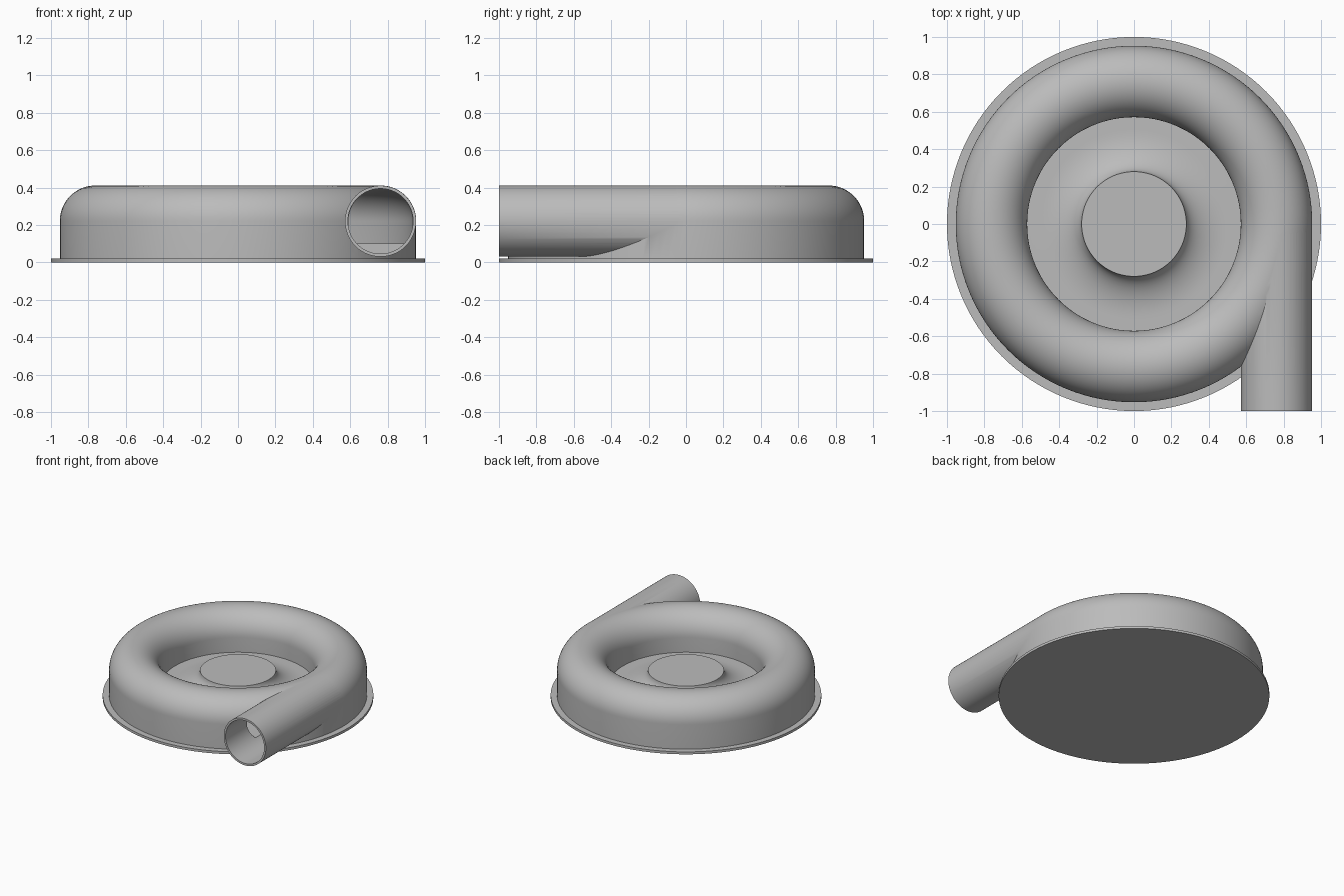
import bpy
import bmesh
from math import pi, cos, sin, radians
from mathutils import Matrix

cube = bpy.data.objects.get("Cube")
if cube:
    bpy.data.objects.remove(cube, do_unlink=True)

GREY = (0.5, 0.5, 0.5, 1)
mat = bpy.data.materials.new("plain grey")
mat.use_nodes = True
mat.diffuse_color = GREY
mat.node_tree.nodes["Principled BSDF"].inputs["Base Color"].default_value = GREY

RING, MID_Z, TUBE = 0.762, 0.22, 0.191   # duct centre radius, height, tube radius
FLOOR, BASE = 0.10, 0.02
SEGMENTS = 128


def make_object(name, bm):
    bmesh.ops.recalc_face_normals(bm, faces=bm.faces[:])
    mesh = bpy.data.meshes.new(name)
    bm.to_mesh(mesh)
    bm.free()
    mesh.materials.append(mat)
    obj = bpy.data.objects.new(name, mesh)
    bpy.context.collection.objects.link(obj)
    return obj


def revolve(name, profile, closed=False):
    """Spin an (r, z) profile around the z axis."""
    bm = bmesh.new()
    verts = [bm.verts.new((r, 0, z)) for r, z in profile]
    edges = [bm.edges.new(pair) for pair in zip(verts, verts[1:])]
    if closed:
        edges.append(bm.edges.new((verts[-1], verts[0])))
    bmesh.ops.spin(bm, geom=verts + edges, cent=(0, 0, 0), axis=(0, 0, 1),
                   angle=2 * pi, steps=SEGMENTS, use_merge=False)
    bmesh.ops.remove_doubles(bm, verts=bm.verts[:], dist=0.0002)
    return make_object(name, bm)


def pipe(name, radius, y0, y1):
    """Solid cylinder along y on the outlet axis."""
    bm = bmesh.new()
    place = Matrix.Translation((RING, (y0 + y1) / 2, MID_Z)) @ Matrix.Rotation(pi / 2, 4, 'X')
    bmesh.ops.create_cone(bm, cap_ends=True, segments=96, radius1=radius,
                          radius2=radius, depth=y1 - y0, matrix=place)
    return make_object(name, bm)


def arch(radius, steps=32):
    """Half circle over the duct, from the outer to the inner wall."""
    return [(RING + radius * cos(pi * i / steps), MID_Z + radius * sin(pi * i / steps))
            for i in range(steps + 1)]


def smooth(obj):
    bpy.ops.object.select_all(action='DESELECT')
    obj.select_set(True)
    bpy.context.view_layer.objects.active = obj
    bpy.ops.object.shade_smooth_by_angle(angle=radians(30))


# Round mounting plate
plate = revolve("base_plate", [(0, 0), (1, 0), (1, BASE), (0, BASE)])

# Housing: rounded duct, sunken floor and flared hub
flare = [(0.50 - 0.22 * sin(pi / 2 * i / 12), MID_Z - 0.12 * cos(pi / 2 * i / 12))
         for i in range(13)]
hub = [(r, z) for r, z in flare]
housing = revolve("volute_housing",
                  [(0, BASE - 0.005), (RING + TUBE, BASE - 0.005)] + arch(TUBE)
                  + [(RING - TUBE, FLOOR)] + hub + [(0, MID_Z)])

# Outlet pipe, its bore and the hollow duct
outlet = pipe("outlet_pipe", TUBE - 0.001, -1, 0.01)
bore = pipe("bore_cutter", TUBE - 0.017, -1.1, 0)
channel = revolve("duct_cutter",
                  [(RING + TUBE - 0.019, FLOOR)] + arch(TUBE - 0.019)
                  + [(RING - TUBE + 0.019, FLOOR)], closed=True)

for tool, operation in ((outlet, 'UNION'), (bore, 'DIFFERENCE'), (channel, 'DIFFERENCE')):
    mod = housing.modifiers.new(tool.name, 'BOOLEAN')
    mod.operation = operation
    mod.solver = 'EXACT'
    mod.object = tool
    bpy.context.view_layer.objects.active = housing
    bpy.ops.object.modifier_apply(modifier=mod.name)
    bpy.data.objects.remove(tool, do_unlink=True)

for part in (plate, housing):
    smooth(part)
